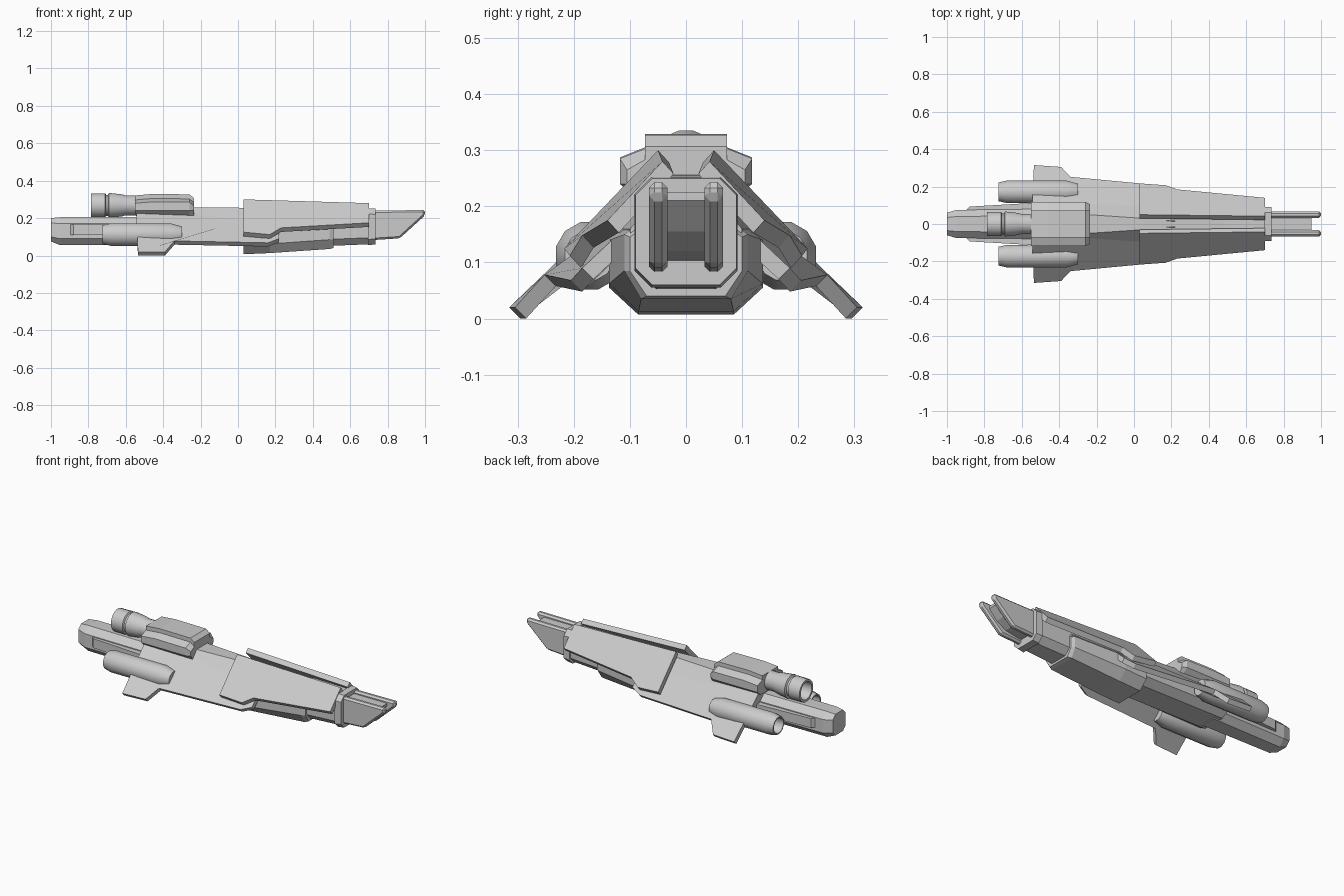
import bpy, bmesh, math
from mathutils import Vector


def finish(name, bm, mirror=False, bevel=0, smooth=False):
    bmesh.ops.recalc_face_normals(bm, faces=bm.faces)
    me = bpy.data.meshes.new(name)
    bm.to_mesh(me)
    bm.free()
    ob = bpy.data.objects.new(name, me)
    bpy.context.collection.objects.link(ob)
    if bevel:
        b = ob.modifiers.new("bevel", 'BEVEL')
        b.width, b.segments = bevel, 1
    if mirror:
        m = ob.modifiers.new("mirror", 'MIRROR')
        m.use_axis = (False, True, False)
        m.use_clip = False
    if smooth:
        bpy.ops.object.select_all(action='DESELECT')
        ob.select_set(True)
        bpy.context.view_layer.objects.active = ob
        bpy.ops.object.shade_smooth_by_angle(angle=math.radians(35))
    return ob


def skin(bm, rings, caps=True):
    vs = [[bm.verts.new(p) for p in r] for r in rings]
    n = len(vs[0])
    for a, b in zip(vs, vs[1:]):
        for i in range(n):
            bm.faces.new((a[i], a[(i + 1) % n], b[(i + 1) % n], b[i]))
    if caps:
        bm.faces.new(vs[0])
        bm.faces.new(vs[-1])


def loft(name, sections):
    """Sections along x, each a half outline of (y, z) mirrored to -y."""
    bm = bmesh.new()
    skin(bm, [[(x, y, z) for y, z in h] + [(x, -y, z) for y, z in reversed(h)]
              for x, h in sections])
    return finish(name, bm)


def plate(name, pts, offset, **kw):
    bm = bmesh.new()
    o = Vector(offset)
    skin(bm, [pts, [Vector(p) + o for p in pts]])
    return finish(name, bm, **kw)


def lathe(name, outline, y, z, n=16, mirror=False):
    """Outline of (x, radius) turned around an axis parallel to x."""
    bm = bmesh.new()
    skin(bm, [[(x, y + r * math.cos(2 * math.pi * (i + .5) / n),
                z + r * math.sin(2 * math.pi * (i + .5) / n)) for i in range(n)]
              for x, r in outline])
    return finish(name, bm, mirror, smooth=True)


def octa(w, z0, z1, c):
    return [(w - c, z1), (w, z1 - c), (w, z0 + c), (w - c, z0)]


# central hull under the wings
loft("central_hull", [
    (-0.54, [(0.07, 0.26), (0.13, 0.19), (0.12, 0.09), (0.07, 0.06)]),
    (0.05, [(0.03, 0.255), (0.12, 0.16), (0.11, 0.09), (0.07, 0.055)]),
    (0.50, [(0.03, 0.235), (0.10, 0.16), (0.09, 0.08), (0.06, 0.055)])])

# tail boom with chamfered end and side rails
loft("tail_boom", [
    (-1.0, octa(0.06, 0.075, 0.20, 0.025)),
    (-0.95, octa(0.075, 0.055, 0.205, 0.035)),
    (-0.50, octa(0.08, 0.055, 0.205, 0.035))])
plate("tail_rail", [(-0.91, 0.06, 0.165), (-0.88, 0.093, 0.165),
                    (-0.50, 0.115, 0.165), (-0.50, 0.06, 0.165)],
      (0, 0, -0.055), mirror=True)

# angular chin below the front
loft("chin", [
    (0.03, [(0.11, 0.16), (0.137, 0.14), (0.137, 0.055), (0.085, 0.007)]),
    (0.17, [(0.11, 0.16), (0.137, 0.14), (0.137, 0.062), (0.085, 0.013)]),
    (0.49, [(0.09, 0.165), (0.11, 0.15), (0.11, 0.085), (0.08, 0.035)]),
    (0.51, [(0.08, 0.16), (0.10, 0.145), (0.10, 0.085), (0.07, 0.04)])])

# barrel shroud and collar
loft("barrel_shroud", [
    (0.45, octa(0.09, 0.05, 0.235, 0.035)),
    (0.70, octa(0.082, 0.06, 0.24, 0.035))])
loft("collar", [
    (0.695, octa(0.092, 0.055, 0.252, 0.03)),
    (0.735, octa(0.09, 0.06, 0.25, 0.03))])

# forked nose with a recessed curved core
prong = [(0.68, 0.24), (1.0, 0.243), (1.0, 0.215), (0.865, 0.092), (0.68, 0.08)]
plate("nose_prong", [(x, 0.033, z) for x, z in prong], (0, 0.033, 0),
      mirror=True, bevel=0.01)
core = [(0.68, 0.225), (0.95, 0.225), (0.95, 0.21), (0.90, 0.155),
        (0.84, 0.12), (0.76, 0.105), (0.68, 0.10)]
plate("nose_core", [(x, -0.035, z) for x, z in core], (0, 0.07, 0))

# sloping wings with drooped rear tips
plate("wing", [(-0.545, 0.07, 0.255), (-0.535, 0.315, 0.02), (-0.39, 0.305, 0.02),
               (-0.34, 0.252, 0.078), (0.16, 0.205, 0.068), (0.22, 0.185, 0.09),
               (0.22, 0.015, 0.25)], (0, -0.02, -0.02), mirror=True)

# raised front armour panels
plate("front_armour", [(0.03, 0.05, 0.30), (0.70, 0.042, 0.28), (0.70, 0.14, 0.175),
                       (0.23, 0.185, 0.148), (0.17, 0.207, 0.112), (0.03, 0.217, 0.125)],
      (0, -0.02, -0.022), mirror=True)

# top engine housing
def housing(dz, side):
    return [(0.073, 0.327 + dz), (0.073, 0.303 + dz), (side, 0.285 + dz),
            (side, 0.24), (0.09, 0.215)]


loft("engine_housing", [
    (-0.55, housing(-0.006, 0.118)), (-0.46, housing(0.002, 0.118)),
    (-0.26, housing(0, 0.118)), (-0.235, housing(-0.02, 0.105))])

# top engine: stepped nozzle with an open bore
lathe("top_engine", [(-0.70, 0.045), (-0.785, 0.052), (-0.785, 0.065), (-0.71, 0.066),
                     (-0.705, 0.057), (-0.695, 0.057), (-0.69, 0.068),
                     (-0.62, 0.060), (-0.60, 0.054), (-0.50, 0.054)], 0, 0.268)

# side engines with front intakes
lathe("side_engine", [(-0.65, 0.04), (-0.725, 0.045), (-0.725, 0.052), (-0.68, 0.062),
                      (-0.36, 0.062), (-0.30, 0.045)], 0.172, 0.112, n=12, mirror=True)
